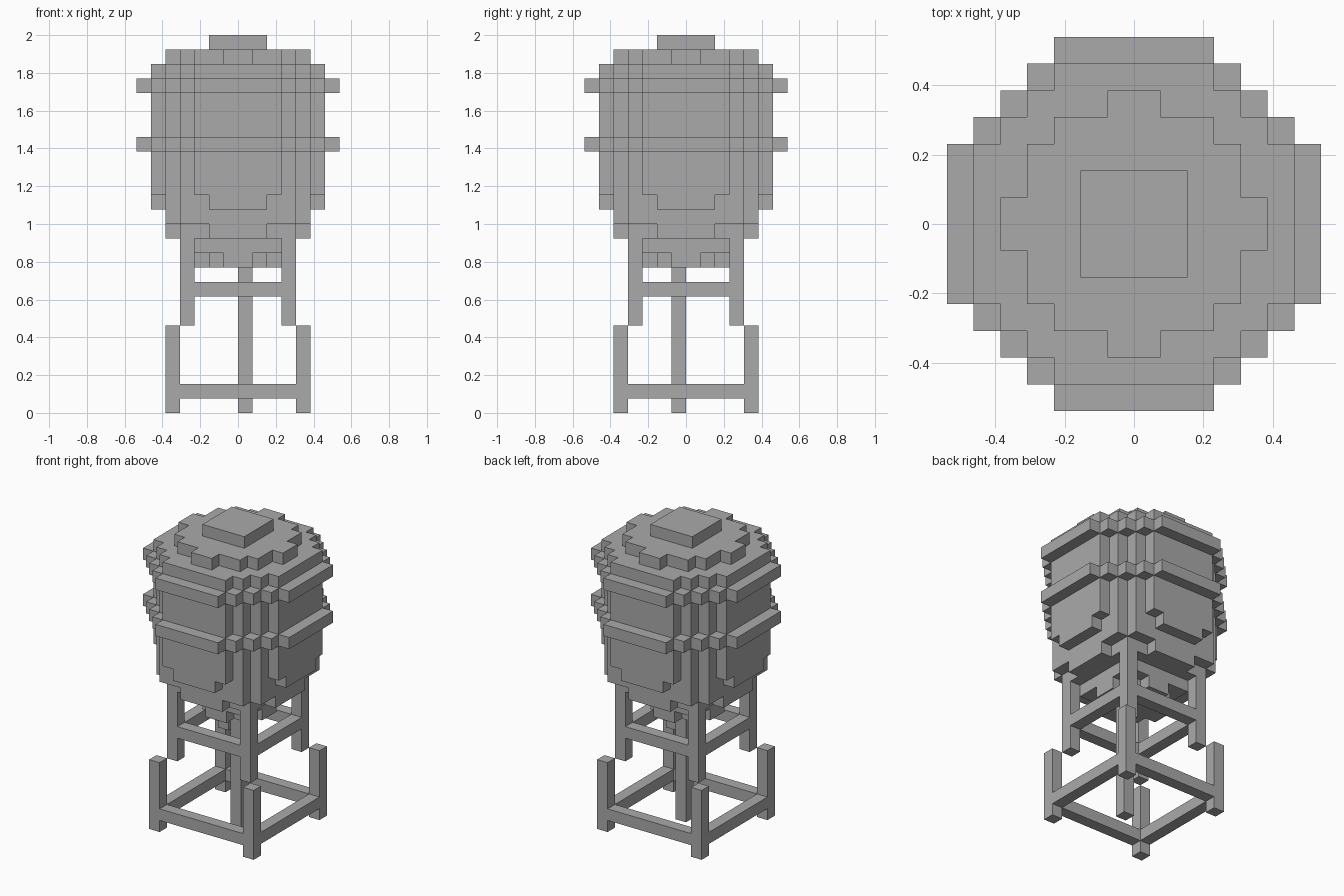
import bpy
import bmesh
from mathutils import Vector

U = 2 / 26  # one block of the model

cube = bpy.data.objects.get("Cube")
if cube:
    bpy.data.objects.remove(cube, do_unlink=True)

grey = bpy.data.materials.new("plain_grey")
grey.use_nodes = True
colour = (0.4, 0.4, 0.4, 1)
grey.diffuse_color = colour
grey.node_tree.nodes["Principled BSDF"].inputs["Base Color"].default_value = colour


def finish(name, bm):
    """Turn a block-unit bmesh into a named, coloured object."""
    bmesh.ops.scale(bm, vec=(U, U, U), verts=bm.verts)
    bmesh.ops.recalc_face_normals(bm, faces=bm.faces)
    mesh = bpy.data.meshes.new(name)
    bm.to_mesh(mesh)
    bm.free()
    mesh.materials.append(grey)
    bpy.context.collection.objects.link(bpy.data.objects.new(name, mesh))


def add_box(bm, low, high):
    low, high = Vector(low), Vector(high)
    verts = bmesh.ops.create_cube(bm, size=1)["verts"]
    bmesh.ops.scale(bm, vec=high - low, verts=verts)
    bmesh.ops.translate(bm, vec=(low + high) / 2, verts=verts)


def box(name, low, high):
    bm = bmesh.new()
    add_box(bm, low, high)
    finish(name, bm)


def stepped_disc(name, rows, bottom, top):
    """Blocky disc: rows holds the half width of each row from the centre out."""
    quarter = []
    for i, w in enumerate(rows):
        following = rows[i + 1] if i + 1 < len(rows) else None
        if following != w:
            quarter.append((w, i + 1))
            if following is not None:
                quarter.append((following, i + 1))
    outline = []
    for _ in range(4):
        outline += quarter
        quarter = [(-y, x) for x, y in quarter]
    bm = bmesh.new()
    face = bm.faces.new([bm.verts.new((x, y, bottom)) for x, y in outline])
    lifted = bmesh.ops.extrude_face_region(bm, geom=[face], use_keep_orig=True)
    verts = [v for v in lifted["geom"] if isinstance(v, bmesh.types.BMVert)]
    bmesh.ops.translate(bm, vec=(0, 0, top - bottom), verts=verts)
    finish(name, bm)


def frame(name, reach, foot, head, rail):
    """Four corner posts joined by a square of rails."""
    inner = reach - 1
    for sx, side in ((-1, "right"), (1, "left")):
        for sy, end in ((-1, "front"), (1, "back")):
            x, y = sorted((sx * inner, sx * reach)), sorted((sy * inner, sy * reach))
            box(f"{name}_post_{end}_{side}", (x[0], y[0], foot), (x[1], y[1], head))
    bm = bmesh.new()
    for s in (-1, 1):
        a, b = sorted((s * inner, s * reach))
        add_box(bm, (a, -inner, rail), (b, inner, rail + 1))
        add_box(bm, (-inner, a, rail), (inner, b, rail + 1))
    finish(f"{name}_rails", bm)


# Stand and drain pipe
frame("lower_frame", 5, 0, 6, 1)
frame("upper_frame", 4, 6, 13, 8)
box("drain_pipe", (0, -1, 0), (1, 0, 10))

# Tapering tank bottom
stepped_disc("tank_outlet", [3, 2, 1], 10, 11)
stepped_disc("tank_base", [3, 3, 3], 11, 12)
stepped_disc("tank_taper_low", [5, 5, 4, 3, 2], 12, 13)
stepped_disc("tank_taper_middle", [5, 5, 5, 5, 4], 13, 14)
stepped_disc("tank_taper_high", [6, 6, 5, 5, 4, 2], 14, 15)

# Tank wall with two hoops
stepped_disc("tank_wall", [6, 6, 6, 5, 4, 3], 15, 24)
for label, z in (("lower", 18), ("upper", 22)):
    stepped_disc(f"{label}_hoop", [7, 7, 7, 6, 5, 4, 3], z, z + 1)

# Roof and hatch
stepped_disc("tank_roof", [5, 4, 4, 3, 1], 24, 25)
box("roof_hatch", (-2, -2, 25), (2, 2, 26))
